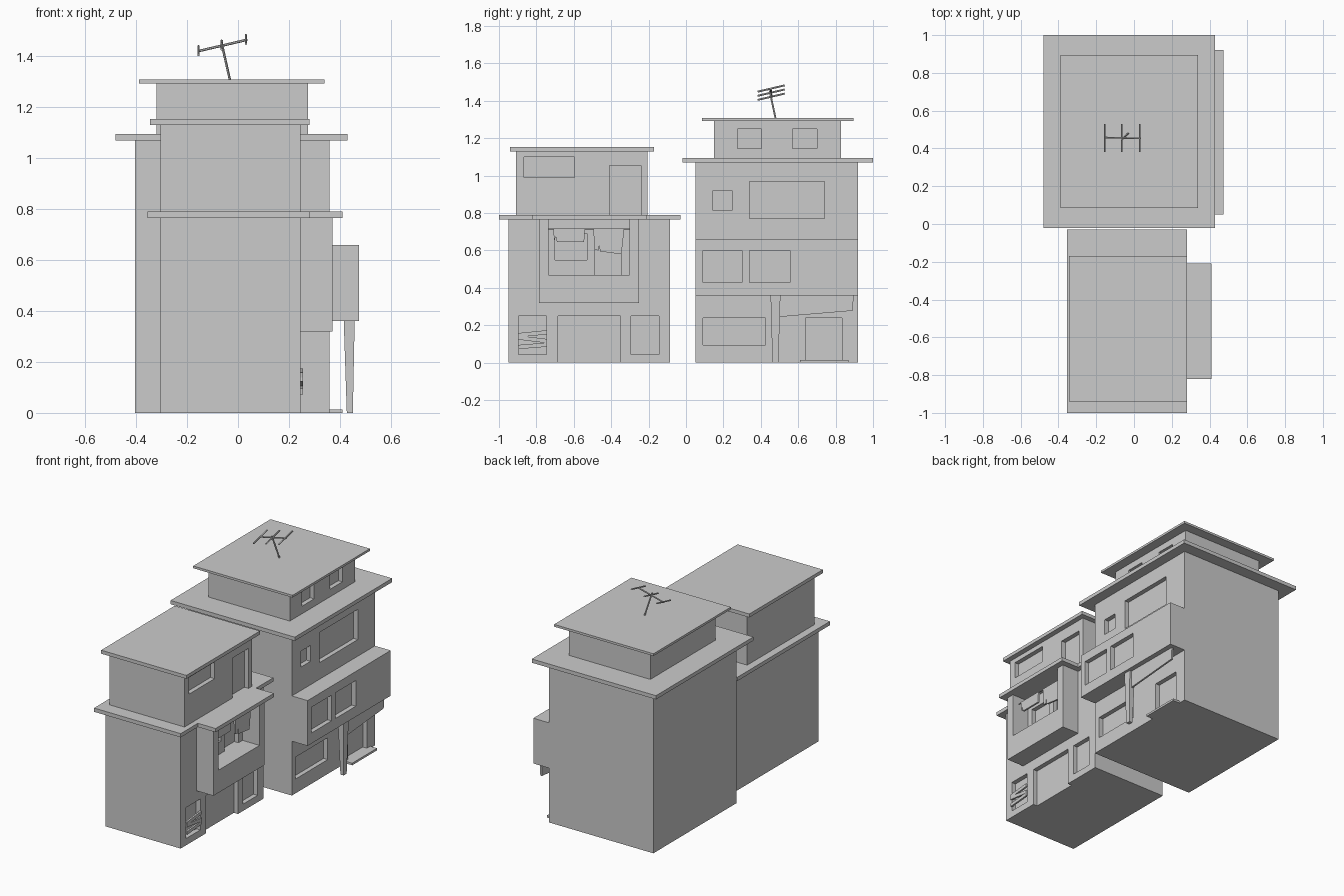
import bpy, bmesh, math
from mathutils import Vector

if "Cube" in bpy.data.objects:
    bpy.data.objects.remove(bpy.data.objects["Cube"])


def mesh_object(name, bm):
    bmesh.ops.recalc_face_normals(bm, faces=bm.faces)
    me = bpy.data.meshes.new(name)
    bm.to_mesh(me)
    bm.free()
    ob = bpy.data.objects.new(name, me)
    bpy.context.collection.objects.link(ob)
    return ob


def add_box(bm, x, y, z):
    vs = bmesh.ops.create_cube(bm, size=1)["verts"]
    for v in vs:
        v.co = [(lo + hi) / 2 + c * (hi - lo) for c, (lo, hi) in zip(v.co, (x, y, z))]


def box(name, x, y, z):
    bm = bmesh.new()
    add_box(bm, x, y, z)
    return mesh_object(name, bm)


def cut(ob, boxes):
    bm = bmesh.new()
    for b in boxes:
        add_box(bm, *b)
    cutter = mesh_object("cutter", bm)
    cutter.hide_render = True
    mod = ob.modifiers.new("openings", "BOOLEAN")
    mod.operation, mod.solver, mod.object = "DIFFERENCE", "EXACT", cutter
    bpy.context.view_layer.objects.active = ob
    bpy.ops.object.modifier_apply(modifier=mod.name)
    bpy.data.objects.remove(cutter)


def walls(name, x, y, z, openings, depth=0.03):
    """Solid storey with recessed openings (y0, y1, z0, z1) in its +x face."""
    ob = box(name, x, y, z)
    cut(ob, [((x[1] - depth, x[1] + 0.05), o[:2], o[2:]) for o in openings])
    return ob


def panel(name, pts, x0, x1):
    """Thin sheet from a y/z outline."""
    bm = bmesh.new()
    f = bm.faces.new([bm.verts.new((x0, y, z)) for y, z in pts])
    ext = bmesh.ops.extrude_face_region(bm, geom=[f])["geom"]
    for v in ext:
        if isinstance(v, bmesh.types.BMVert):
            v.co.x = x1
    return mesh_object(name, bm)


def rod(name, a, b, r, sides=6):
    a, b = Vector(a), Vector(b)
    bm = bmesh.new()
    bmesh.ops.create_cone(bm, cap_ends=True, segments=sides, radius1=r, radius2=r,
                          depth=(b - a).length)
    ob = mesh_object(name, bm)
    ob.location = (a + b) / 2
    ob.rotation_euler = (b - a).to_track_quat("Z", "Y").to_euler()
    return ob


# Small house: storeys
walls("small_house_walls", (-0.305, 0.245), (-0.95, -0.085), (0, 0.77), [
    (-0.895, -0.745, 0.045, 0.25), (-0.685, -0.35, -0.05, 0.25),
    (-0.295, -0.145, 0.045, 0.25), (-0.70, -0.53, 0.55, 0.69),
    (-0.49, -0.345, 0.47, 0.69)])
walls("small_house_upper_walls", (-0.305, 0.245), (-0.91, -0.205), (0.785, 1.135), [
    (-0.865, -0.595, 0.99, 1.10), (-0.41, -0.24, 0.79, 1.055)])

# Small house: roof slabs
box("small_house_lower_roof", (-0.355, 0.28), (-1.0, -0.03), (0.765, 0.79))
box("balcony_roof", (0.28, 0.41), (-0.82, -0.21), (0.765, 0.79))
box("small_house_top_roof", (-0.345, 0.28), (-0.94, -0.17), (1.13, 1.153))

# Balcony with open front
balcony = box("balcony", (0.245, 0.37), (-0.785, -0.25), (0.32, 0.765))
cut(balcony, [((0.2, 0.5), (-0.735, -0.303), (0.47, 0.9))])

# Laundry on a line
rod("clothes_line", (0.32, -0.735, 0.715), (0.32, -0.303, 0.715), 0.003)
panel("towel", [(-0.71, 0.717), (-0.54, 0.717), (-0.545, 0.645), (-0.69, 0.645),
                (-0.695, 0.675), (-0.705, 0.655)], 0.314, 0.326)
panel("hanging_cloth", [(-0.495, 0.717), (-0.33, 0.717), (-0.345, 0.58), (-0.46, 0.595),
                        (-0.463, 0.63), (-0.467, 0.6), (-0.49, 0.605)], 0.314, 0.326)

# Boards nailed over the ground floor window
for z, tilt in ((0.155, 0.1), (0.125, -0.12), (0.09, 0.08)):
    b = box("window_board", (-0.006, 0.006), (-0.077, 0.077), (-0.011, 0.011))
    b.location = (0.249, -0.82, z)
    b.rotation_euler.x = tilt

# Tall house: storeys
walls("tall_house_walls", (-0.405, 0.36), (0.05, 0.92), (0, 1.08), [
    (0.09, 0.425, 0.095, 0.24), (0.64, 0.835, 0.013, 0.24),
    (0.145, 0.245, 0.815, 0.92), (0.34, 0.74, 0.77, 0.97)])
walls("overhang_room", (0.35, 0.475), (0.05, 0.92), (0.36, 0.66), [
    (0.09, 0.30, 0.43, 0.60), (0.34, 0.555, 0.43, 0.60)])
walls("tall_house_top_walls", (-0.32, 0.275), (0.15, 0.83), (1.085, 1.3), [
    (0.275, 0.405, 1.145, 1.25), (0.57, 0.70, 1.145, 1.25)])

# Tall house: roof slabs and door step
box("tall_house_lower_roof", (-0.48, 0.43), (-0.02, 1.0), (1.07, 1.095))
box("tall_house_top_roof", (-0.388, 0.34), (0.085, 0.895), (1.293, 1.308))
box("door_step", (0.33, 0.41), (0.61, 0.87), (0, 0.014))

# Tapered post and hanging awning sheet under the overhang
bm = bmesh.new()
add_box(bm, (0.415, 0.458), (0.452, 0.505), (0, 0.365))
for v in bm.verts:
    if v.co.z < 0.1:
        v.co.x = 0.439 + (v.co.x - 0.4365) * 0.55
        v.co.y = 0.478 + (v.co.y - 0.4785) * 0.6
mesh_object("overhang_post", bm)
panel("awning_sheet", [(0.495, 0.36), (0.895, 0.358), (0.893, 0.278), (0.50, 0.245)],
      0.431, 0.443)

# Roof antenna
rod("antenna_mast", (-0.03, 0.48, 1.3), (-0.065, 0.447, 1.455), 0.005)
rod("antenna_boom", (-0.157, 0.458, 1.42), (0.037, 0.453, 1.465), 0.005)
for x, z in ((-0.155, 1.422), (-0.064, 1.444), (0.031, 1.466)):
    rod("antenna_element", (x, 0.383, z - 0.017), (x, 0.528, z + 0.017), 0.005)
